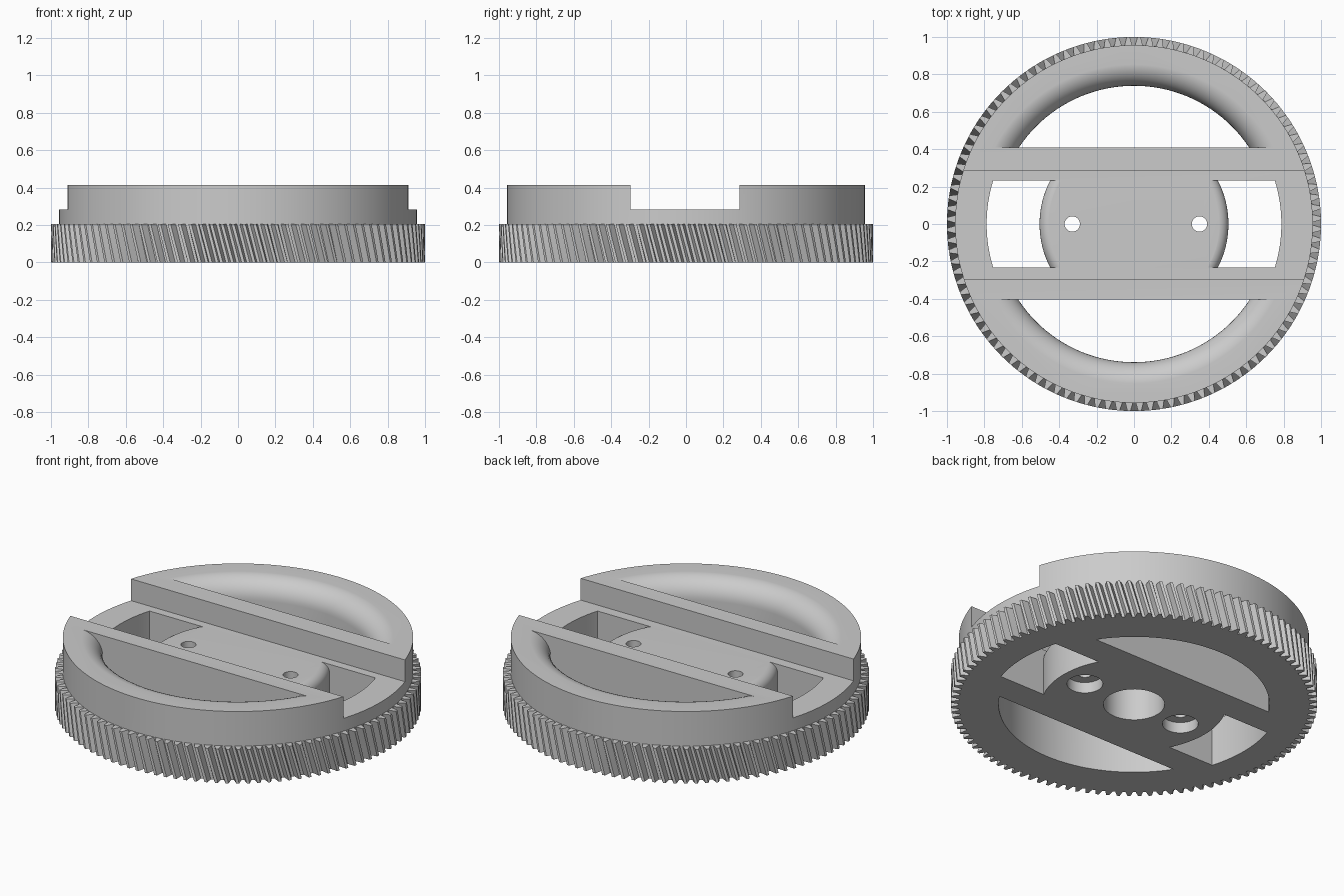
import bpy, bmesh, math
from mathutils import Vector, Matrix

if "Cube" in bpy.data.objects:
    bpy.data.objects.remove(bpy.data.objects["Cube"])

TOP, FLOOR, GEAR_H = 0.413, 0.282, 0.205


def make(name, bm):
    bmesh.ops.recalc_face_normals(bm, faces=bm.faces)
    me = bpy.data.meshes.new(name)
    bm.to_mesh(me)
    bm.free()
    ob = bpy.data.objects.new(name, me)
    bpy.context.collection.objects.link(ob)
    return ob


def cylinder(name, r, z0, z1, x=0, n=48):
    bm = bmesh.new()
    bmesh.ops.create_cone(bm, cap_ends=True, segments=n, radius1=r, radius2=r, depth=z1 - z0,
                          matrix=Matrix.Translation((x, 0, (z0 + z1) / 2)))
    return make(name, bm)


def box(name, lo, hi):
    lo, hi = Vector(lo), Vector(hi)
    bm = bmesh.new()
    bmesh.ops.create_cube(bm, size=1, matrix=Matrix.Translation((lo + hi) / 2)
                          @ Matrix.Diagonal((*(hi - lo), 1)))
    return make(name, bm)


def lathe(name, profile, n=128):
    """Closed (r, z) outline turned around z; points with r = 0 become poles."""
    bm = bmesh.new()
    rings = []
    for r, z in profile:
        if r == 0:
            rings.append([bm.verts.new((0, 0, z))] * n)
        else:
            rings.append([bm.verts.new((r * math.cos(math.tau * i / n),
                                        r * math.sin(math.tau * i / n), z)) for i in range(n)])
    for k, a in enumerate(rings):
        b = rings[(k + 1) % len(rings)]
        if a[0] is a[1] and b[0] is b[1]:
            continue
        for i in range(n):
            j = (i + 1) % n
            bm.faces.new(list(dict.fromkeys((a[i], a[j], b[j], b[i]))))
    return make(name, bm)


def boolean(ob, other, op='DIFFERENCE'):
    m = ob.modifiers.new(op, 'BOOLEAN')
    m.operation, m.object, m.solver = op, other, 'EXACT'
    bpy.context.view_layer.objects.active = ob
    bpy.ops.object.modifier_apply(modifier=m.name)
    bpy.data.objects.remove(other)


def arc(r0, z0, rad, side, n=10):
    """Round-over from a vertical wall at r0 to a flat top at z0."""
    return [(r0 + side * rad * (1 - math.cos(t)), z0 - rad + rad * math.sin(t))
            for t in (math.pi / 2 * i / n for i in range(n + 1))]


# Helical gear rim
def helical_gear(name, teeth=108, root=0.957, tip=1.0, twist=-0.055, layers=4):
    bm = bmesh.new()
    pitch = math.tau / teeth
    rings = []
    for k in range(layers + 1):
        f = k / layers
        rings.append([bm.verts.new((r * math.cos(a), r * math.sin(a), GEAR_H * f))
                      for t in range(teeth)
                      for u, r in ((-0.36, root), (-0.14, tip), (0.14, tip), (0.36, root))
                      for a in [(t + u) * pitch + twist * (f - 0.5)]])
    for a, b in zip(rings, rings[1:]):
        for i in range(len(a)):
            j = (i + 1) % len(a)
            bm.faces.new((a[i], a[j], b[j], b[i]))
    bm.faces.new(rings[0])
    bm.faces.new(rings[-1])
    return make(name, bm)


wheel = helical_gear("gear_wheel")

# Raised upper drum with a channel across it
boolean(wheel, cylinder("drum", 0.9565, 0.1, TOP, n=128), 'UNION')
boolean(wheel, box("channel", (-1.2, -0.296, FLOOR), (1.2, 0.285, 0.6)))

# Two large segment openings with rounded upper lips
for y0, y1 in ((0.41, 1.2), (-1.2, -0.404)):
    cut = lathe("segment_opening", [(0, -0.1), (0.739, -0.1)] + arc(0.739, TOP + 0.0005, 0.12, 1)
                + [(0.859, 0.6), (0, 0.6)])
    boolean(cut, box("segment_limit", (-1.2, y0, -0.5), (1.2, y1, 1)), 'INTERSECT')
    boolean(wheel, cut)

# Two curved windows leaving a rounded hub between them
cut = lathe("window_ring", [(0.788, 0.5), (0.788, -0.1), (0.505, -0.1)]
            + arc(0.505, FLOOR + 0.0005, 0.055, -1) + [(0.45, 0.5)])
boolean(cut, box("window_limit", (-1.2, -0.233, -0.5), (1.2, 0.233, 1)), 'INTERSECT')
boolean(wheel, cut)

# Blind shaft bore and two counterbored screw holes
boolean(wheel, cylinder("shaft_bore", 0.167, -0.1, 0.22))
for x in (-0.33, 0.35):
    boolean(wheel, cylinder("screw_hole", 0.041, -0.1, 0.5, x, 32))
    boolean(wheel, cylinder("counterbore", 0.098, -0.1, 0.065, x))

# Smooth curved walls, keep edges sharp
bpy.ops.object.select_all(action='DESELECT')
wheel.select_set(True)
bpy.context.view_layer.objects.active = wheel
bpy.ops.object.shade_smooth_by_angle(angle=math.radians(25))
